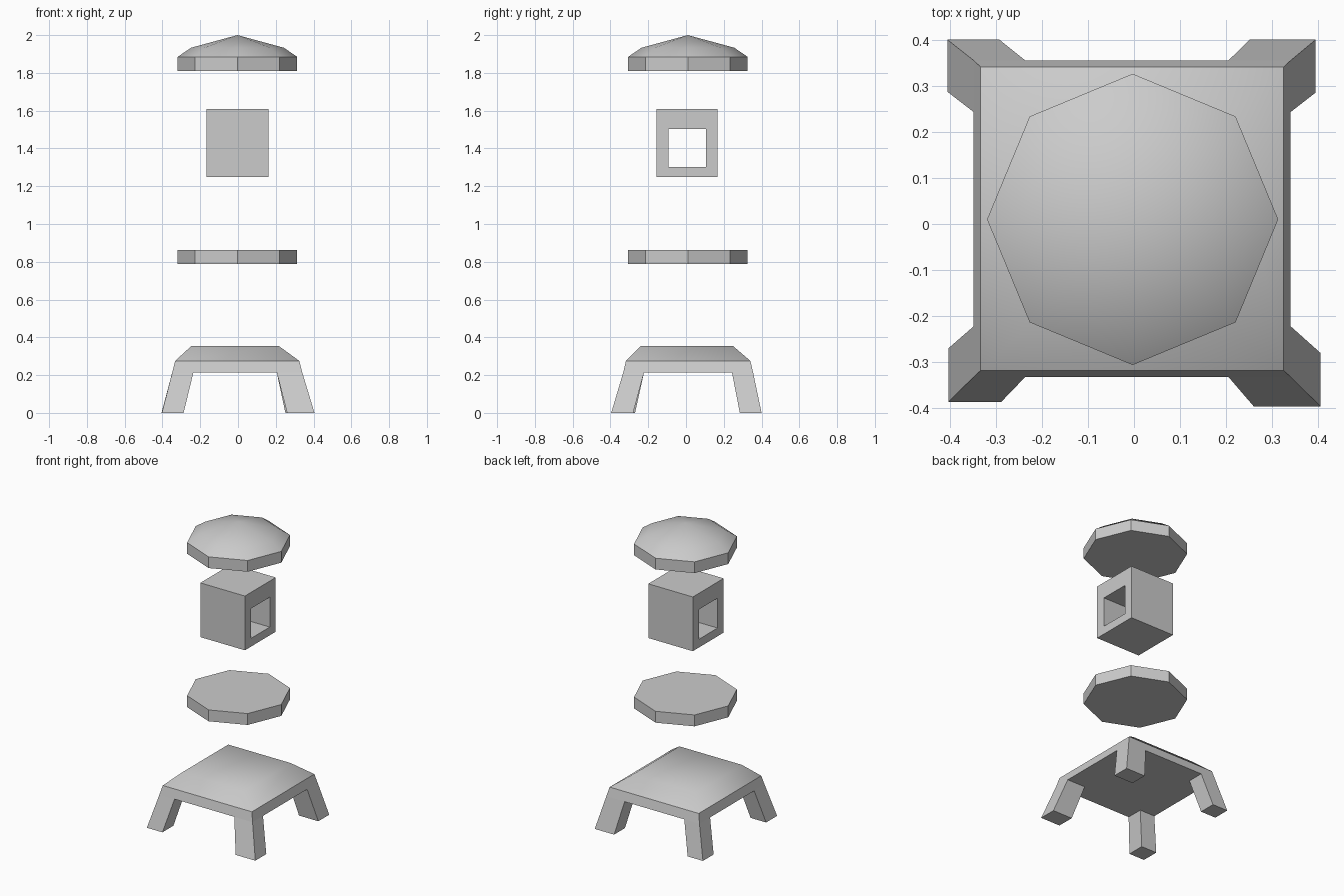
import bpy, bmesh
from math import cos, sin, pi

if "Cube" in bpy.data.objects:
    bpy.data.objects.remove(bpy.data.objects["Cube"])


def finish(bm, name, dome=()):
    """Fix normals, smooth only the dome faces, and link the object."""
    bmesh.ops.recalc_face_normals(bm, faces=bm.faces[:])
    for f in dome:
        f.smooth = True
    me = bpy.data.meshes.new(name)
    bm.to_mesh(me)
    bm.free()
    ob = bpy.data.objects.new(name, me)
    bpy.context.collection.objects.link(ob)
    return ob


def bridge(bm, a, b):
    n = len(a)
    return [bm.faces.new((a[i], a[(i + 1) % n], b[(i + 1) % n], b[i])) for i in range(n)]


def octagon(bm, r, z):
    return [bm.verts.new((-0.003 + r * cos(i * pi / 4), 0.01 + r * sin(i * pi / 4), z))
            for i in range(8)]


# Octagonal middle platform
bm = bmesh.new()
low, high = octagon(bm, 0.316, 0.787), octagon(bm, 0.316, 0.863)
bm.faces.new(low)
bm.faces.new(high)
bridge(bm, low, high)
finish(bm, "middle_platform")

# Octagonal roof with a shallow smooth dome
bm = bmesh.new()
low, high, ring = octagon(bm, 0.316, 1.81), octagon(bm, 0.316, 1.885), octagon(bm, 0.246, 1.933)
bm.faces.new(low)
bridge(bm, low, high)
dome = bridge(bm, high, ring)
apex = bm.verts.new((-0.003, 0.01, 2.0))
dome += [bm.faces.new((ring[i], ring[(i + 1) % 8], apex)) for i in range(8)]
finish(bm, "domed_roof", dome)

# Lantern box with a square opening running through it along x
bm = bmesh.new()


def rect(x, y0, y1, z0, z1):
    return [bm.verts.new((x, y, z)) for y, z in ((y0, z0), (y1, z0), (y1, z1), (y0, z1))]


outer = [rect(x, -0.157, 0.168, 1.248, 1.61) for x in (-0.168, 0.161)]
inner = [rect(x, -0.093, 0.105, 1.303, 1.502) for x in (-0.168, 0.161)]
bridge(bm, *outer)
bridge(bm, *inner)
for o, i in zip(outer, inner):
    bridge(bm, o, i)
finish(bm, "lantern_box")

# Base: underside grid, corner cells pulled down into splayed legs
bm = bmesh.new()
gx = (-0.348, -0.236, 0.205, 0.340)
gy = (-0.332, -0.222, 0.243, 0.355)
g = [[bm.verts.new((x, y, 0.215)) for y in gy] for x in gx]
# outer x, y then inner x, y of each foot
feet = {(0, 0): (-0.403, -0.386, -0.288, -0.270),
        (2, 0): (0.405, -0.396, 0.260, -0.280),
        (2, 2): (0.394, 0.400, 0.251, 0.285),
        (0, 2): (-0.405, 0.400, -0.292, 0.287)}
for i in range(3):
    for j in range(3):
        top = [g[i][j], g[i + 1][j], g[i + 1][j + 1], g[i][j + 1]]
        if (i, j) not in feet:
            bm.faces.new(top)
            continue
        ox, oy, ix, iy = feet[i, j]
        (xa, xb), (ya, yb) = sorted((ox, ix)), sorted((oy, iy))
        foot = [bm.verts.new((x, y, 0)) for x, y in ((xa, ya), (xb, ya), (xb, yb), (xa, yb))]
        bridge(bm, top, foot)
        bm.faces.new(foot)


def square(x0, x1, y0, y1, z):
    return [bm.verts.new((x, y, z)) for x, y in ((x0, y0), (x1, y0), (x1, y1), (x0, y1))]


# Apron sides and smooth bevelled top
rim = square(-0.333, 0.325, -0.318, 0.341, 0.275)
top = square(-0.246, 0.215, -0.238, 0.248, 0.355)
sides = ([g[i][0] for i in range(4)], g[3],
         [g[i][3] for i in (3, 2, 1, 0)], g[0][::-1])
for k, edge in enumerate(sides):
    bm.faces.new(list(edge) + [rim[(k + 1) % 4], rim[k]])
dome = bridge(bm, rim, top) + [bm.faces.new(top)]
finish(bm, "legged_base", dome)
